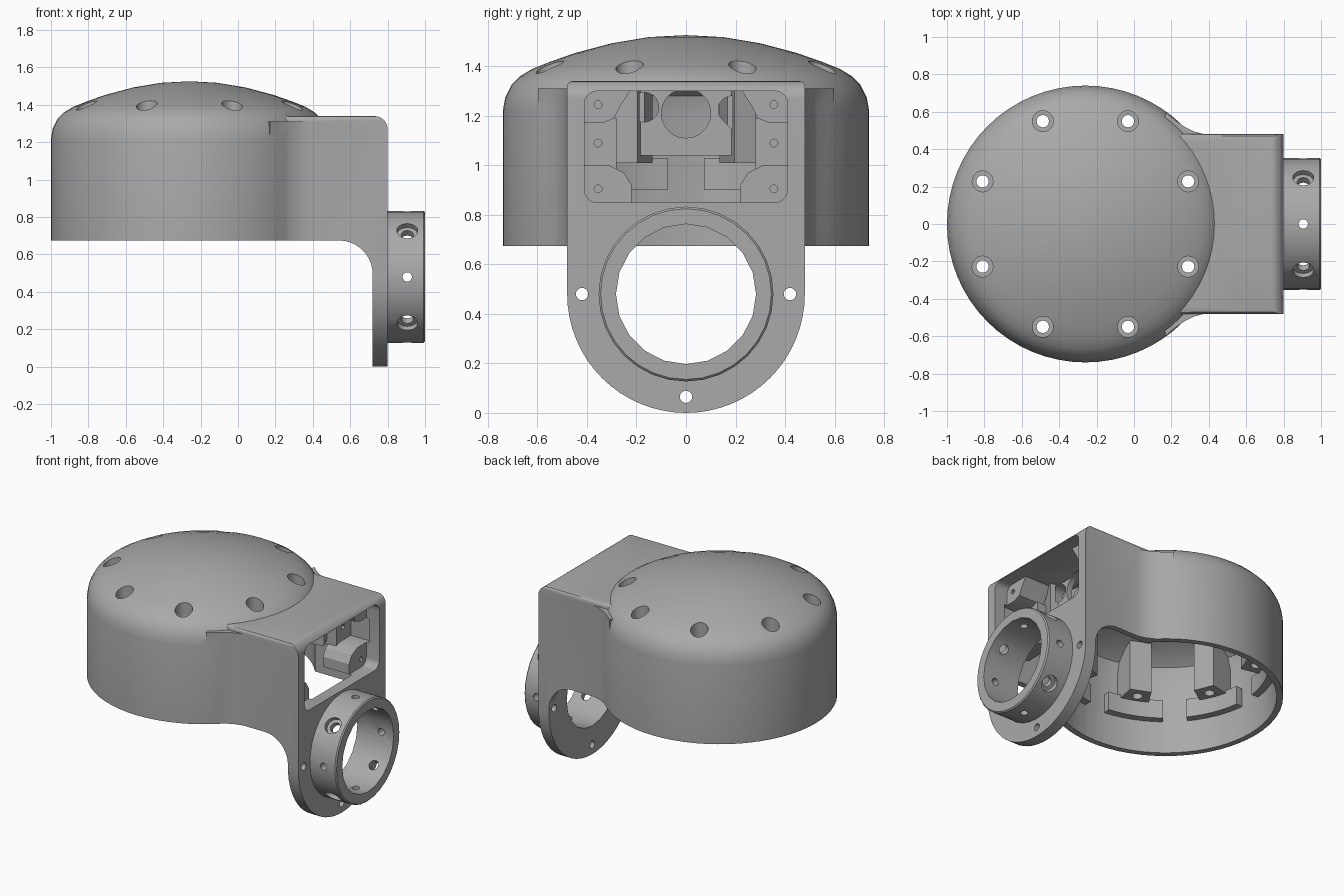
import bpy, bmesh
from math import sin, cos, radians
from mathutils import Vector, Matrix

if "Cube" in bpy.data.objects:
    bpy.data.objects.remove(bpy.data.objects["Cube"])

grey = bpy.data.materials.new("plain grey")
grey.use_nodes = True
grey.diffuse_color = (0.4, 0.4, 0.4, 1)
grey.node_tree.nodes["Principled BSDF"].inputs["Base Color"].default_value = (0.4, 0.4, 0.4, 1)


def make(name, bm):
    bmesh.ops.recalc_face_normals(bm, faces=bm.faces)
    mesh = bpy.data.meshes.new(name)
    bm.to_mesh(mesh)
    bm.free()
    mesh.materials.append(grey)
    obj = bpy.data.objects.new(name, mesh)
    bpy.context.scene.collection.objects.link(obj)
    return obj


def arc(cx, cy, r, a0, a1, n=10):
    angles = [radians(a0 + (a1 - a0) * i / n) for i in range(n + 1)]
    return [(cx + r * cos(a), cy + r * sin(a)) for a in angles]


def circle(cx, cy, r, n=20):
    return arc(cx, cy, r, 0, 360, n)[:-1]


def rect(a0, a1, b0, b1):
    return [(a0, b0), (a1, b0), (a1, b1), (a0, b1)]


def rounded(a0, a1, b0, b1, r):
    return (arc(a1 - r, b1 - r, r, 0, 90, 5) + arc(a0 + r, b1 - r, r, 90, 180, 5)
            + arc(a0 + r, b0 + r, r, 180, 270, 5) + arc(a1 - r, b0 + r, r, 270, 360, 5))


def prism(name, points, axis, lo, hi):
    place = {"x": lambda a, b, t: (t, a, b), "y": lambda a, b, t: (a, t, b),
             "z": lambda a, b, t: (a, b, t)}[axis]
    bm = bmesh.new()
    face = bm.faces.new([bm.verts.new(place(a, b, lo)) for a, b in points])
    new = bmesh.ops.extrude_face_region(bm, geom=[face])["geom"]
    bmesh.ops.translate(bm, vec=place(0, 0, hi - lo),
                        verts=[g for g in new if isinstance(g, bmesh.types.BMVert)])
    return make(name, bm)


def rod(name, start, end, r, n=20):
    start, end = Vector(start), Vector(end)
    d = end - start
    bm = bmesh.new()
    bmesh.ops.create_cone(bm, cap_ends=True, segments=n, radius1=r, radius2=r, depth=d.length,
                          matrix=Matrix.Translation((start + end) / 2)
                          @ d.to_track_quat("Z", "Y").to_matrix().to_4x4())
    return make(name, bm)


def lathe(name, profile, cx):
    bm = bmesh.new()
    verts = [bm.verts.new((cx + r, 0, z)) for r, z in profile]
    edges = [bm.edges.new(pair) for pair in zip(verts, verts[1:])]
    bmesh.ops.spin(bm, geom=verts + edges, cent=(cx, 0, 0), axis=(0, 0, 1),
                   angle=radians(360), steps=64)
    bmesh.ops.remove_doubles(bm, verts=bm.verts, dist=0.0005)
    return make(name, bm)


def combine(obj, other, operation="DIFFERENCE"):
    mod = obj.modifiers.new("bool", "BOOLEAN")
    mod.object, mod.operation, mod.solver = other, operation, "EXACT"
    graph = bpy.context.evaluated_depsgraph_get()
    mesh = bpy.data.meshes.new_from_object(obj.evaluated_get(graph))
    obj.modifiers.clear()
    obj.data = mesh
    bpy.data.objects.remove(other)


CX, RZ = -0.26, 0.48      # dome axis x, ring axis z
BOTTOM = 0.675

# Outer dome
body = lathe("domed_housing", [(0, BOTTOM), (0.74, BOTTOM), (0.74, 1.22), (0.73, 1.275),
             (0.705, 1.325), (0.67, 1.36), (0.62, 1.39), (0.55, 1.418), (0.45, 1.453),
             (0.3, 1.493), (0.15, 1.518), (0, 1.526)], CX)

# Square neck with the arched underside and round-ended mounting plate
neck = prism("neck", [(-0.2, BOTTOM)] + arc(0.54, BOTTOM - 0.18, 0.18, 90, 0)
             + [(0.72, -0.1), (0.8, -0.1)] + arc(0.73, 1.27, 0.07, 0, 90, 6) + [(-0.2, 1.34)],
             "y", -0.6, 0.6)
combine(neck, prism("plate_outline", arc(0, RZ, 0.48, 180, 360, 32)
        + arc(0.46, 1.32, 0.02, 0, 90, 3) + arc(-0.46, 1.32, 0.02, 90, 180, 3),
        "x", -0.5, 1), "INTERSECT")
combine(body, neck, "UNION")

# Concave blends where the neck meets the dome
for s in (1, -1):
    blend = [(0.1, 0.3), (0.17, 0.597), (0.22, 0.555), (0.27, 0.52), (0.32, 0.495),
             (0.38, 0.479), (0.38, 0.3)]
    combine(body, prism("blend", [(x, s * y) for x, y in blend], "z", BOTTOM, 1.31), "UNION")

# Hollow interior, shaped first so that bosses remain solid
cavity = lathe("cavity", [(0, 0.5), (0.7, 0.5), (0.7, 1.2), (0.675, 1.28), (0.6, 1.335),
               (0.45, 1.39), (0.3, 1.43), (0, 1.46)], CX)
combine(cavity, prism("neck_cavity", rect(-0.2, 0.72, -0.44, 0.44), "z", -0.2, 1.3), "UNION")

# Screw posts and the stepped ledges under them
post_angles = [22.5 + 45 * i for i in range(8)]
for a in post_angles:
    turn = Matrix.Rotation(radians(a), 2)

    def around(points):
        return [(CX + v.x, v.y) for v in (turn @ Vector(p) for p in points)]

    combine(cavity, prism("post", around([(0.52, -0.07), (0.8, -0.12), (0.8, 0.12),
                                          (0.52, 0.07)]), "z", 1.01, 1.6))
    if 60 < a < 300:
        ledge = arc(0, 0, 0.8, -16, 16, 8) + arc(0, 0, 0.65, 16, -16, 8)
        combine(cavity, prism("ledge", around(ledge), "z", 0.9, 1.03))

# Mounting pads behind the window and the cable wall
for s in (1, -1):
    upper = [(0.5, 1.17), (0.34, 1.17), (0.29, 1.19), (0.265, 1.24), (0.22, 1.31), (0.5, 1.31)]
    lower = [(0.5, 1.0), (0.31, 1.0), (0.25, 0.97), (0.22, 0.92), (0.22, 0.85), (0.5, 0.85)]
    for pad in (upper, lower):
        combine(cavity, prism("pad", [(s * y, z) for y, z in pad], "x", 0.5, 0.73))
    combine(cavity, prism("middle_pad", rect(s * 0.28, s * 0.5, 0.98, 1.19), "x", 0.45, 0.56))
combine(cavity, prism("cable_wall", rect(-0.5, 0.5, 1.04, 1.4), "x", 0.43, 0.47))
combine(body, cavity)

# Cable holes
slot = arc(0.185, 1.225, 0.055, 45, 225) + arc(0.295, 1.115, 0.055, 225, 405)
for hole in (circle(-0.17, 1.235, 0.06), circle(0, 1.21, 0.1), slot):
    combine(body, prism("cable_hole", hole, "x", 0.4, 0.49))

# Window, ring bore and plate bolt holes
combine(body, prism("window", rounded(-0.41, 0.41, 0.85, 1.3, 0.05), "x", 0.7, 0.9))
combine(body, prism("bore", circle(0, RZ, 0.283), "x", 0.6, 0.9))
for y, z in ((-0.42, RZ), (0.42, RZ), (0, 0.065)):
    combine(body, prism("bolt_hole", circle(y, z, 0.025, 16), "x", 0.6, 0.9))
for y in (-0.355, 0.355):
    for z in (0.905, 1.09, 1.245):
        combine(body, prism("pad_hole", circle(y, z, 0.016, 12), "x", 0.52, 0.76))

# Counterbored dome screw holes
for a in post_angles:
    x, y = CX + 0.595 * cos(radians(a)), 0.595 * sin(radians(a))
    combine(body, rod("screw_hole", (x, y, 0.95), (x, y, 1.6), 0.033))
    combine(body, rod("counterbore", (x, y, 1.3), (x, y, 1.6), 0.056))

# Clamp ring with alternating pin holes and counterbored screw holes
ring = prism("clamp_ring", circle(0, RZ, 0.353, 32), "x", 0.79, 1.0)
bevel = ring.modifiers.new("edge", "BEVEL")
bevel.width, bevel.segments = 0.008, 1
combine(ring, prism("ring_bore", circle(0, RZ, 0.283), "x", 0.7, 1.1))
for i in range(8):
    d = Vector((0, cos(radians(45 * i)), sin(radians(45 * i))))
    c = Vector((0.905, 0, RZ))
    combine(ring, rod("pin_hole", c + d * 0.2, c + d * 0.45, 0.033 if i % 2 else 0.025, 16))
    if i % 2:
        combine(ring, rod("pin_counterbore", c + d * 0.318, c + d * 0.45, 0.056))

# Smooth shading with crisp edges
for obj in (body, ring):
    bpy.ops.object.select_all(action="DESELECT")
    obj.select_set(True)
    bpy.context.view_layer.objects.active = obj
    bpy.ops.object.shade_smooth_by_angle(angle=radians(30))
